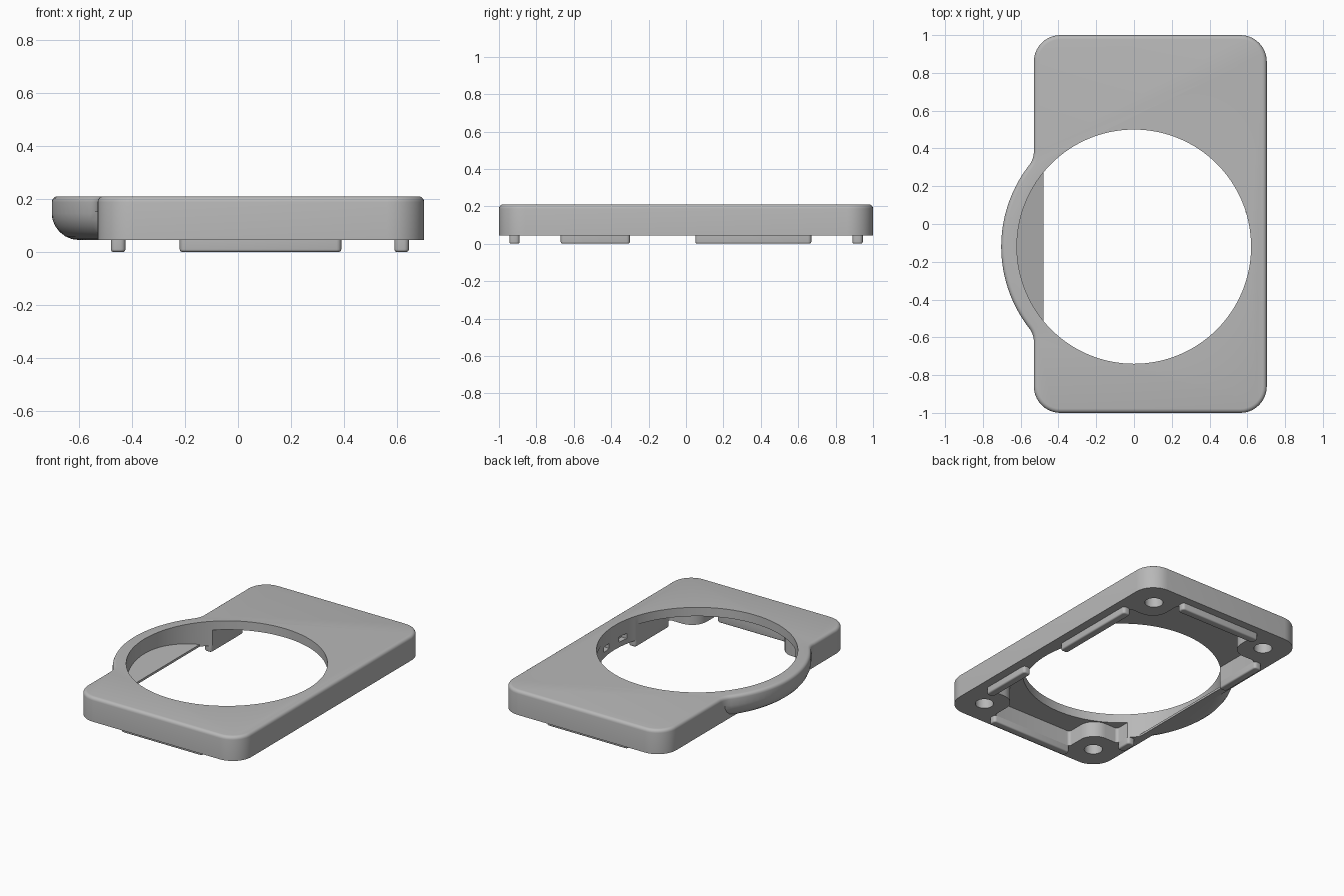
import bpy
import bmesh
from math import sin, cos, radians, degrees, sqrt, acos, tan, atan2
from mathutils import Vector, Matrix

if "Cube" in bpy.data.objects:
    bpy.data.objects.remove(bpy.data.objects["Cube"], do_unlink=True)

grey = bpy.data.materials.new("plain grey")
grey.use_nodes = True
grey.diffuse_color = (0.48, 0.48, 0.48, 1)
grey.node_tree.nodes["Principled BSDF"].inputs["Base Color"].default_value = (0.48, 0.48, 0.48, 1)

HOLE_Y, HOLE_R, BULGE_R = -0.12, 0.62, 0.703
LEFT, RIGHT, BASE, TOP, CEILING = -0.53, 0.703, 0.045, 0.21, 0.15


def make(name, bm):
    bmesh.ops.recalc_face_normals(bm, faces=bm.faces)
    mesh = bpy.data.meshes.new(name)
    bm.to_mesh(mesh)
    bm.free()
    obj = bpy.data.objects.new(name, mesh)
    bpy.context.collection.objects.link(obj)
    mesh.materials.append(grey)
    return obj


def arc(cx, cy, r, a0, a1, n):
    steps = [radians(a0 + (a1 - a0) * i / n) for i in range(n + 1)]
    return [(cx + r * cos(a), cy + r * sin(a)) for a in steps]


def rounded(corners, n=10):
    """Outline through (x, y, radius) corners, each rounded by its radius."""
    out = []
    for i, (x, y, r) in enumerate(corners):
        p = Vector((x, y))
        u = (Vector(corners[i - 1][:2]) - p).normalized()
        v = (Vector(corners[(i + 1) % len(corners)][:2]) - p).normalized()
        half = acos(max(-1, min(1, u.dot(v)))) / 2
        c = p + (u + v).normalized() * r / sin(half)
        s, e = p + u * r / tan(half) - c, p + v * r / tan(half) - c
        a0 = degrees(atan2(s.y, s.x))
        turn = (degrees(atan2(e.y, e.x)) - a0 + 180) % 360 - 180
        out += arc(c.x, c.y, r, a0, a0 + turn, n)
    return out


def prism(name, outline, z0, z1, top_bevel=0):
    bm = bmesh.new()
    face = bm.faces.new([bm.verts.new((x, y, z0)) for x, y in outline])
    new = bmesh.ops.extrude_face_region(bm, geom=[face])["geom"]
    bmesh.ops.translate(bm, vec=(0, 0, z1 - z0),
                        verts=[g for g in new if isinstance(g, bmesh.types.BMVert)])
    if top_bevel:
        rim = [e for e in bm.edges if all(v.co.z > z1 - 0.001 for v in e.verts)]
        bmesh.ops.bevel(bm, geom=rim, offset=top_bevel, segments=4, profile=0.5, affect='EDGES')
    return make(name, bm)


def box(name, x0, x1, y0, y1, z0, z1):
    return prism(name, [(x0, y0), (x1, y0), (x1, y1), (x0, y1)], z0, z1)


def cut(obj, *cutters):
    for c in cutters:
        mod = obj.modifiers.new("cut", 'BOOLEAN')
        mod.operation, mod.solver, mod.object = 'DIFFERENCE', 'EXACT', c
        bpy.context.view_layer.update()
        dg = bpy.context.evaluated_depsgraph_get()
        mesh = bpy.data.meshes.new_from_object(obj.evaluated_get(dg))
        obj.modifiers.clear()
        obj.data = mesh
        bpy.data.objects.remove(c, do_unlink=True)


# Body outline: rounded rectangle with a round bulge blended into its left side
f = 0.12
fx = LEFT - f
dy = sqrt((BULGE_R + f) ** 2 - fx ** 2)
sweep = degrees(atan2(dy, -fx))
rect = rounded([(LEFT, -1, 0.14), (RIGHT, -1, 0.14), (RIGHT, 1, 0.14), (LEFT, 1, 0.14)])
bulge = arc(fx, HOLE_Y + dy, f, 0, -sweep, 8)
bulge += arc(0, HOLE_Y, BULGE_R, 180 - sweep, 180 + sweep, 40)[1:-1]
bulge += arc(fx, HOLE_Y - dy, f, sweep, 0, 8)
body = prism("cover_body", rect + bulge, BASE, TOP, 0.022)

# Rounded underside of the bulge
bm = bmesh.new()
profile = [(0.60, -0.1), (0.60, BASE)]
profile += [(0.60 + 0.104 * sin(radians(a)), 0.15 - 0.105 * cos(radians(a)))
            for a in range(15, 91, 15)]
profile += [(0.85, 0.15), (0.85, -0.1)]
ring = [bm.verts.new((r, 0, z)) for r, z in profile]
edges = [bm.edges.new((ring[i - 1], ring[i])) for i in range(len(ring))]
bmesh.ops.spin(bm, geom=ring + edges, cent=(0, 0, 0), axis=(0, 0, 1),
               angle=radians(360), steps=96, use_merge=True)
bmesh.ops.remove_doubles(bm, verts=bm.verts, dist=0.0001)
bmesh.ops.translate(bm, verts=bm.verts, vec=(0, HOLE_Y, 0))
under = make("bulge_cutter", bm)
cut(under, box("limit", LEFT - 0.001, 2, -2, 2, -1, 1))
cut(body, under)

# Hollow inside, leaving a rounded boss in each corner
IN_L, IN_R, IN_Y = -0.425, 0.59, 0.89
BOSS_L, BOSS_R, BOSS_Y = -0.22, 0.39, 0.67
quarter = [(BOSS_R, -IN_Y, 0.02), (BOSS_R, -BOSS_Y, 0.11), (IN_R, -BOSS_Y, 0.02)]
right_half = quarter + [(x, -y, r) for x, y, r in reversed(quarter)]
swap = {BOSS_R: BOSS_L, IN_R: IN_L}
left_half = [(swap[x], y, r) for x, y, r in reversed(right_half)]
cut(body, prism("cavity_cutter", rounded(right_half + left_half, 8), -0.1, CEILING))

# Large round opening, which leaves a sloping floor inside the bulge
opening = prism("opening_cutter", arc(0, HOLE_Y, HOLE_R, 0, 360, 128)[:-1], -0.2, 0.4)
floor = prism("floor_keep", [(-0.75, -0.3), (-0.48, -0.3), (-0.48, 0.06),
                             (-0.62, 0.11), (-0.75, 0.11)], -1, 1)
floor.data.transform(Matrix.Rotation(radians(90), 4, 'X'))
cut(opening, floor)
cut(body, opening)

# Screw holes in the bosses
for x in (-0.36, 0.53):
    for y in (-0.825, 0.825):
        cut(body, prism("screw_cutter", arc(x, y, 0.057, 0, 360, 32)[:-1], -0.1, 0.13))

# Small latch slots in the right wall
for y in (-0.2, -0.02):
    cut(body, box("slot_cutter", 0.55, 0.65, y - 0.035, y + 0.035, 0.08, 0.115))


def lip(name, x0, x1, y0, y1):
    """Locating lip under the rim with rounded ends and a softened lower edge."""
    outline = rounded([(x0, y0, 0.018), (x1, y0, 0.018), (x1, y1, 0.018), (x0, y1, 0.018)], 4)
    obj = prism(name, outline, -BASE - 0.001, 0, 0.01)
    obj.data.transform(Matrix.Scale(-1, 4, (0, 0, 1)))
    obj.data.flip_normals()
    return obj


# Locating lips around the cavity
parts = [body,
         lip("front_lip", BOSS_L, BOSS_R, -0.945, -IN_Y),
         lip("back_lip", BOSS_L, BOSS_R, IN_Y, 0.945),
         lip("right_front_lip", IN_R, 0.645, -BOSS_Y, -0.30),
         lip("right_back_lip", IN_R, 0.645, 0.05, BOSS_Y),
         lip("left_front_lip", -0.48, IN_L, -BOSS_Y, -0.56),
         lip("left_back_lip", -0.48, IN_L, 0.32, BOSS_Y)]

bpy.ops.object.select_all(action='DESELECT')
for p in parts:
    p.select_set(True)
bpy.context.view_layer.objects.active = body
bpy.ops.object.shade_smooth_by_angle(angle=radians(30))
